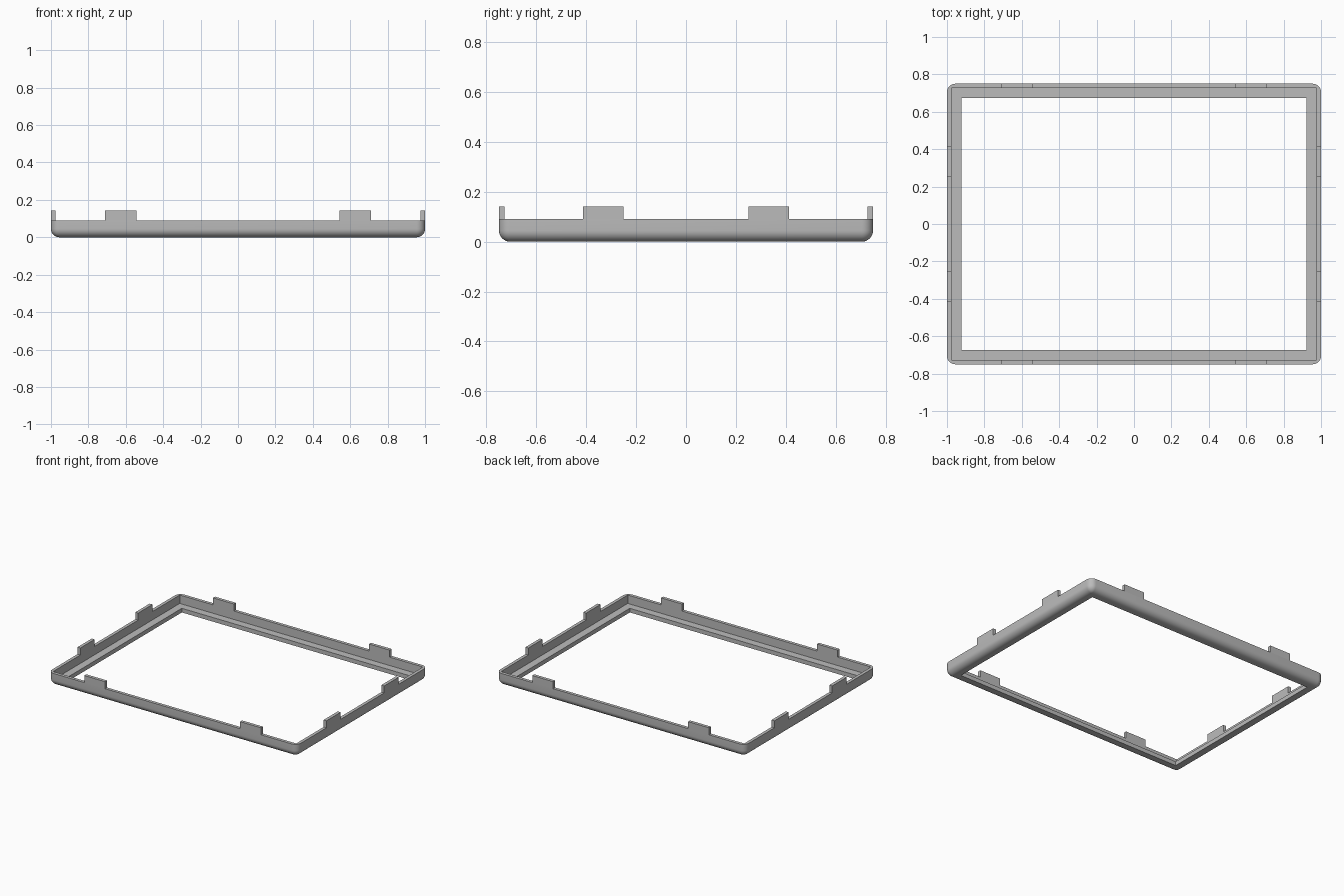
import bpy, bmesh, math

cube = bpy.data.objects.get("Cube")
if cube:
    bpy.data.objects.remove(cube, do_unlink=True)

HX, HY = 1.0, 0.75        # outer half sizes
RADIUS = 0.045            # corner and bottom edge rounding
WALL, LIP = 0.023, 0.0775
FLOOR, RIM, TAB_TOP = 0.03, 0.091, 0.142
STEPS = 8

grey = bpy.data.materials.new("plain grey")
grey.use_nodes = True
colour = (0.5, 0.5, 0.5, 1)
grey.diffuse_color = colour
grey.node_tree.nodes["Principled BSDF"].inputs["Base Color"].default_value = colour


def add_object(name, bm):
    bmesh.ops.recalc_face_normals(bm, faces=bm.faces)
    mesh = bpy.data.meshes.new(name)
    bm.to_mesh(mesh)
    bm.free()
    mesh.materials.append(grey)
    obj = bpy.data.objects.new(name, mesh)
    bpy.context.collection.objects.link(obj)
    return obj


def ring(bm, inset, radius, z):
    """Rounded rectangle loop; a zero radius gives square corners."""
    verts = []
    for quarter, (sx, sy) in enumerate([(1, 1), (-1, 1), (-1, -1), (1, -1)]):
        for i in range(STEPS + 1):
            a = math.pi / 2 * (quarter + i / STEPS)
            x = sx * (HX - inset - radius) + radius * math.cos(a)
            y = sy * (HY - inset - radius) + radius * math.sin(a)
            verts.append(bm.verts.new((x, y, z)))
    return verts


# Frame: section swept round, from opening under the lip, out, up and back in
bm = bmesh.new()
section = [(LIP, 0, 0)]
for i in range(STEPS + 1):
    a = math.pi / 2 * i / STEPS
    inset = RADIUS * (1 - math.sin(a))
    section.append((inset, RADIUS - inset, RADIUS * (1 - math.cos(a))))
section += [(0, RADIUS, RIM), (WALL, 0, RIM), (WALL, 0, FLOOR), (LIP, 0, FLOOR)]
rings = [ring(bm, *s) for s in section]
for lower, upper in zip(rings, rings[1:] + rings[:1]):
    for i in range(len(lower)):
        j = (i + 1) % len(lower)
        bm.faces.new((lower[i], lower[j], upper[j], upper[i]))
bmesh.ops.remove_doubles(bm, verts=bm.verts, dist=1e-5)
frame = add_object("frame", bm)
bpy.context.view_layer.objects.active = frame
frame.select_set(True)
bpy.ops.object.shade_smooth_by_angle(angle=math.radians(35))


# Clip tabs standing on the rim, two per side
def tab(name, x0, x1, y0, y1):
    bm = bmesh.new()
    bmesh.ops.create_cube(bm, size=1)
    for v in bm.verts:
        v.co = (x1 if v.co.x > 0 else x0,
                y1 if v.co.y > 0 else y0,
                TAB_TOP if v.co.z > 0 else RIM)
    add_object(name, bm)


for s, end in ((-1, "right"), (1, "left")):
    for t, face in ((-1, "front"), (1, "back")):
        xs = sorted((s * 0.543, s * 0.71))
        ys = sorted((t * HY, t * (HY - WALL)))
        tab(f"{face}_tab_{end}", *xs, *ys)
        xs = sorted((s * HX, s * (HX - WALL)))
        ys = sorted((t * 0.25, t * 0.414))
        tab(f"{end}_side_tab_{face}", *xs, *ys)
